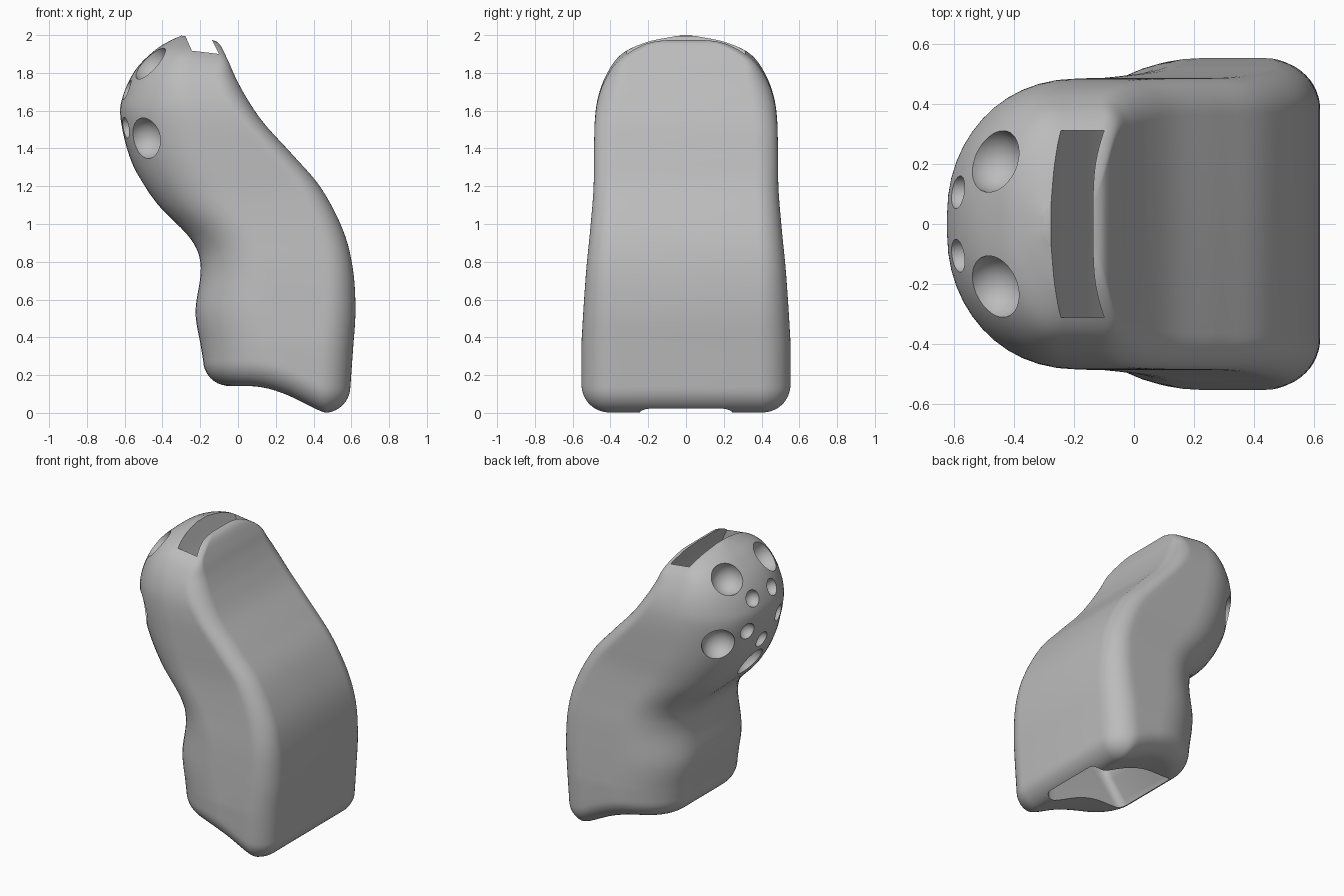
import bpy, bmesh, math
from mathutils import Vector
from mathutils.bvhtree import BVHTree

if "Cube" in bpy.data.objects:
    bpy.data.objects.remove(bpy.data.objects["Cube"])

# One colour for the whole body
grey = bpy.data.materials.new("plain grey")
grey.use_nodes = True
colour = (0.5, 0.5, 0.5, 1)
grey.diffuse_color = colour
grey.node_tree.nodes["Principled BSDF"].inputs["Base Color"].default_value = colour

# Sections from top to bottom: left x, left z, right x, right z, half width,
# left corner length, left corner width, right corner radius
KEYS = [
    (-.30, 1.997, -.15, 1.978, .07, .06, .05, .05),
    (-.36, 1.97, -.10, 1.955, .21, .13, .19, .05),
    (-.44, 1.92, -.055, 1.87, .345, .19, .31, .045),
    (-.54, 1.82, -.01, 1.77, .42, .28, .40, .10),
    (-.605, 1.69, .05, 1.66, .465, .36, .44, .12),
    (-.622, 1.56, .14, 1.53, .483, .41, .44, .12),
    (-.56, 1.32, .295, 1.36, .487, .40, .43, .12),
    (-.43, 1.11, .44, 1.19, .49, .36, .38, .12),
    (-.25, .92, .555, .97, .508, .33, .35, .13),
    (-.197, .77, .607, .77, .527, .35, .34, .14),
    (-.225, .54, .622, .55, .543, .40, .35, .16),
    (-.2, .37, .61, .35, .554, .42, .35, .17),
]
# Section where the rounded bottom edge begins
BASE = (-.185, .28, .595, .14, .554, .42, .34, .17)
FILLET, STEPS, ARC, SIDE = .14, 6, 13, 10


def base_height(x):
    """Sweeping curve of the bottom edge."""
    t = min(1, max(0, (x - .05) / .42))
    return .142 * (1 - t * t) ** 1.4


def spline(keys, steps):
    """Smooth in-between sections."""
    out = []
    for i in range(len(keys) - 1):
        a, b = keys[max(i - 1, 0)], keys[i]
        c, d = keys[i + 1], keys[min(i + 2, len(keys) - 1)]
        for j in range(steps):
            t = j / steps
            out.append([q + .5 * t * (r - p + t * (2*p - 5*q + 4*r - s + t * (3*(q - r) + s - p)))
                        for p, q, r, s in zip(a, b, c, d)])
    return out


def ring(sec, inset=0, h=None):
    """Rounded section outline; with h it follows the base curve."""
    lx, lz, rx, rz, w, long, wide, rr = sec
    x0, x1, w = lx + inset, rx - inset, w - inset
    long, wide, rr = (max(r - inset, .02) for r in (long, wide, rr))
    corners = [(x1 - rr, 1, rr, rr, 0), (x0 + long, 1, long, wide, 90),
               (x0 + long, -1, long, wide, 180), (x1 - rr, -1, rr, rr, 270)]
    loops = []
    for cx, side, ax, ay, start in corners:
        arc = [math.radians(start + 90 * k / (ARC - 1)) for k in range(ARC)]
        loops.append([(cx + ax * math.cos(a), side * (w - ay) + ay * math.sin(a)) for a in arc])
    flat = []
    for k, loop in enumerate(loops):
        flat += loop
        if k % 2 == 0:
            p, q = loop[-1], loops[k + 1][0]
            flat += [(p[0] + (q[0] - p[0]) * j / SIDE, p[1]) for j in range(1, SIDE)]
    if h is None:
        return [Vector((x, y, lz + (rz - lz) * (x - lx) / (rx - lx))) for x, y in flat]
    return [Vector((x, y, base_height(x) + h)) for x, y in flat]


def make_object(name, bm):
    bmesh.ops.recalc_face_normals(bm, faces=bm.faces)
    mesh = bpy.data.meshes.new(name)
    bm.to_mesh(mesh)
    mesh.materials.append(grey)
    obj = bpy.data.objects.new(name, mesh)
    bpy.context.scene.collection.objects.link(obj)
    return obj


def prism(outline, half, bevel=0):
    """Side outline (x, z) extruded across the width."""
    bm = bmesh.new()
    face = bm.faces.new([bm.verts.new((x, -half, z)) for x, z in outline])
    made = bmesh.ops.extrude_face_region(bm, geom=[face])
    bmesh.ops.translate(bm, vec=(0, 2 * half, 0),
                        verts=[v for v in made["geom"] if isinstance(v, bmesh.types.BMVert)])
    if bevel:
        bmesh.ops.bevel(bm, geom=bm.edges[:], offset=bevel, segments=5,
                        profile=.5, affect='EDGES')
    return bm


# Body skin, easing into a rounded bottom edge
rings = [ring(s) for s in spline(KEYS, STEPS)]
last, base = ring(KEYS[-1]), ring(BASE, 0, FILLET)
rings += [[p.lerp(q, t / 4) for p, q in zip(last, base)] for t in range(4)]
for k in range(11):
    a = math.radians(9 * k)
    rings.append(ring(BASE, FILLET * (1 - math.cos(a)), FILLET * (1 - math.sin(a))))

bm = bmesh.new()
verts = [[bm.verts.new(p) for p in r] for r in rings]
count = len(base)
for upper, lower in zip(verts, verts[1:]):
    for k in range(count):
        n = (k + 1) % count
        bm.faces.new((upper[k], upper[n], lower[n], lower[k]))
# Crown and base are closed with strips running across the width
for end in (verts[0], verts[-1]):
    for k in range(count // 2 - 1):
        bm.faces.new((end[k], end[k + 1], end[count - 2 - k], end[count - 1 - k]))
body = make_object("body", bm)
tree = BVHTree.FromBMesh(bm)

# Round dents in two five-fold circles on the head
cut = bmesh.new()
for spread, radius in ((.362, .109), (.181, .056)):
    for k in range(5):
        a = math.radians(-90 + 72 * k)
        start = Vector((-2, spread * math.cos(a), 1.565 + spread * math.sin(a)))
        hit = tree.ray_cast(start, Vector((1, 0, 0)))[0]
        made = bmesh.ops.create_uvsphere(cut, u_segments=32, v_segments=20, radius=radius)
        bmesh.ops.translate(cut, verts=made["verts"], vec=hit)
dents = make_object("dent_cutter", cut)

# Leaning slot across the crown, and the hollow under the base
slot = make_object("slot_cutter", prism(
    [(-.36, 2.18), (-.175, 1.76), (-.09, 1.64), (-.02, 1.68), (-.04, 1.77),
     (-.08, 1.86), (-.13, 1.96), (-.24, 2.18)], .312))
hollow = make_object("hollow_cutter", prism(
    [(-.12, -.2), (-.12, .15), (.035, .35), (.1, .75), (.46, .75), (.53, .3), (.53, -.2)],
    .245, .05))

bpy.ops.object.select_all(action='DESELECT')
bpy.context.view_layer.objects.active = body
body.select_set(True)
for cutter in (dents, slot, hollow):
    mod = body.modifiers.new(cutter.name, 'BOOLEAN')
    mod.operation, mod.solver, mod.object = 'DIFFERENCE', 'EXACT', cutter
    bpy.ops.object.modifier_apply(modifier=mod.name)
    bpy.data.objects.remove(cutter)
bpy.ops.object.shade_smooth_by_angle(angle=math.radians(35))
